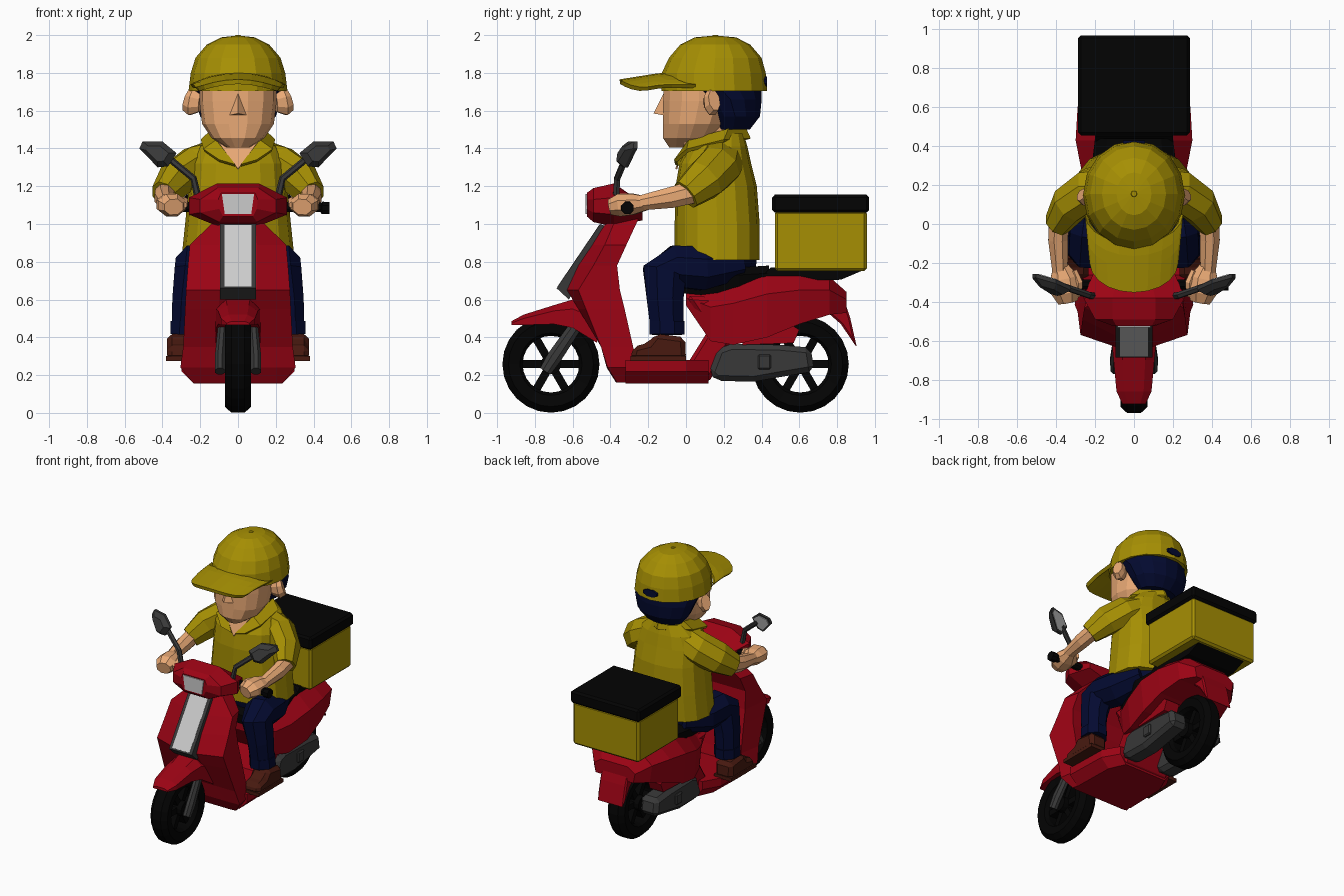
import bpy, bmesh
from math import sin, cos, pi, sqrt
from mathutils import Vector

COL = dict(red=(.33, .001, .007), yellow=(.38, .275, .001), skin=(.82, .40, .18), navy=(.001, .003, .03),
           black=(.001, .001, .001), dark=(.04, .04, .04), light=(.55, .55, .55), brown=(.065, .01, .005))
MAT = {}
for k, c in COL.items():
    MAT[k] = bpy.data.materials.new(k)
    MAT[k].diffuse_color = (*c, 1)


def make(name, verts, faces, mat, mirror=False, bevel=0, thick=0):
    me = bpy.data.meshes.new(name)
    me.from_pydata([tuple(v) for v in verts], [], faces)
    bm = bmesh.new()
    bm.from_mesh(me)
    bmesh.ops.recalc_face_normals(bm, faces=bm.faces)
    bm.to_mesh(me)
    bm.free()
    me.materials.append(MAT[mat])
    ob = bpy.data.objects.new(name, me)
    bpy.context.collection.objects.link(ob)
    if bevel:
        m = ob.modifiers.new("bevel", 'BEVEL')
        m.width, m.segments, m.limit_method = bevel, 1, 'ANGLE'
    if thick:
        m = ob.modifiers.new("thickness", 'SOLIDIFY')
        m.thickness, m.offset = thick, 0
    if mirror:
        ob.modifiers.new("mirror", 'MIRROR')
    return ob


def loft(name, rings, mat, closed=False, **kw):
    n, k = len(rings[0]), len(rings)
    faces = [(i * n + j, i * n + (j + 1) % n, (i + 1) % k * n + (j + 1) % n, (i + 1) % k * n + j)
             for i in range(k if closed else k - 1) for j in range(n)]
    if not closed:
        faces += [tuple(range(n)), tuple(range((k - 1) * n, k * n))]
    return make(name, [p for r in rings for p in r], faces, mat, **kw)


def extrude(name, yz, x0, x1, mat, **kw):
    return loft(name, [[(x, y, z) for y, z in yz] for x in (x0, x1)], mat, **kw)


def box(name, x, y0, y1, z0, z1, mat, **kw):
    return extrude(name, [(y0, z0), (y1, z0), (y1, z1), (y0, z1)], -x, x, mat, **kw)


def tube(name, path, mat, n=8, ref=(1, 0, 0), **kw):
    """Path points are (x, y, z, radius along ref, other radius)."""
    P = [Vector(p[:3]) for p in path]
    rings = []
    for i, p in enumerate(path):
        t = (P[min(i + 1, len(P) - 1)] - P[max(i - 1, 0)]).normalized()
        b = t.cross(Vector(ref)).normalized()
        a = b.cross(t)
        rings.append([P[i] + a * p[3] * cos(w) + b * p[-1] * sin(w)
                      for w in [2 * pi * (j + .5) / n for j in range(n)]])
    return loft(name, rings, mat, **kw)


def stack(name, levels, mat, n=16, e=1.0, **kw):
    """Horizontal rings (centre y, z, rx, ry), squarer for small e."""
    pw = lambda v: abs(v) ** e * (1 if v > 0 else -1)
    return loft(name, [[(rx * pw(cos(w)), cy + ry * pw(sin(w)), z) for w in [2 * pi * j / n for j in range(n)]]
                       for cy, z, rx, ry in levels], mat, **kw)


def hull(name, sections, mat, **kw):
    """Sections along y: (y, [(x, z) from top to bottom]), mirrored in x."""
    return loft(name, [[(x, y, z) for x, z in h] + [(-x, y, z) for x, z in reversed(h)]
                       for y, h in sections], mat, **kw)


# wheels
for name, cy in (("front_wheel", -.715), ("rear_wheel", .605)):
    prof = [(-.035, .257), (.035, .257), (.07, .225), (.06, .165), (.035, .15), (-.035, .15), (-.06, .165), (-.07, .225)]
    loft(name + "_tyre", [[(x, cy + r * cos(a), .258 + r * sin(a)) for x, r in prof]
                          for a in [2 * pi * i / 24 for i in range(24)]], 'black', closed=True)
    tube(name + "_hub", [(-.065, cy, .258, .055), (.065, cy, .258, .055)], 'black', 12, (0, 0, 1))
    for i in range(6):
        a = pi * i / 3
        tube(name + "_spoke", [(0, cy + r * cos(a), .258 + r * sin(a), .04, .03) for r in (.03, .165)], 'black', 4)

# front fork and fender
tube("fork", [(.095, -.745, .22, .028, .035), (.095, -.70, .29, .03, .042), (.08, -.57, .48, .025, .035)],
     'dark', mirror=True)
hull("front_fender", [(y, [(w * .55, a), (w, b), (w, c)]) for y, w, a, b, c in (
    (-.925, .06, .485, .475, .465), (-.86, .09, .52, .50, .465), (-.70, .105, .57, .54, .47),
    (-.60, .115, .60, .55, .45), (-.47, .12, .60, .5, .37))], 'red')

# leg shield, panel, floor
loft("leg_shield", [[(a, f, z), (b, m, z), (b * .9, k, z), (-b * .9, k, z), (-b, m, z), (-a, f, z)]
                    for z, a, f, b, m, k in (
    (1.03, .09, -.41, .11, -.37, -.25), (.89, .10, -.495, .255, -.43, -.315), (.78, .10, -.57, .265, -.49, -.365),
    (.65, .10, -.63, .275, -.57, -.35), (.55, .10, -.57, .28, -.53, -.325), (.35, .12, -.45, .29, -.45, -.28),
    (.24, .2, -.42, .305, -.415, -.25), (.16, .2, -.37, .24, -.365, -.22))], 'red')
extrude("panel_trim", [(-.455, 1.0), (-.685, .66), (-.62, .60), (-.40, .98)], -.095, .095, 'dark')
extrude("front_panel", [(-.46, .995), (-.68, .67), (-.66, .65), (-.44, .985)], -.072, .072, 'light')
hull("floor_board", [(y, [(w, .28), (w, .22), (w * .78, .155)]) for y, w in ((-.32, .30), (0, .29), (.12, .22))], 'red')

# rear body, tail
extrude("seat_pillar", [(.0, .62), (.12, .44), (.02, .28), (0, .155), (.12, .16), (.23, .36), (.4, .42), (.38, .6)],
        -.19, .19, 'red', bevel=.02)
hull("rear_body", [(y, [(w * .65, zt), (w, zm), (w * .92, zb)]) for y, w, zt, zm, zb in (
    (.0, .15, .64, .61, .57), (.13, .22, .655, .56, .38), (.25, .265, .69, .58, .36), (.43, .30, .73, .63, .40),
    (.60, .29, .735, .65, .47), (.76, .25, .72, .65, .52), (.85, .17, .64, .60, .53))], 'red')
extrude("side_lower_trim", [(.3, .36), (.57, .37), (.6, .44), (.5, .5), (.3, .5)], .1, .21, 'red', mirror=True)
extrude("tail_guard", [(.74, .54), (.83, .62), (.87, .5), (.905, .345), (.82, .47)], -.11, .11, 'red', bevel=.01)
hull("seat", [(y, [(w * .7, zt), (w, zt - .04), (w * .9, zb)]) for y, w, zt, zb in (
    (-.03, .1, .70, .635), (.08, .18, .74, .625), (.28, .22, .77, .65), (.44, .2, .78, .70))], 'black')
extrude("rack", [(.40, .72), (.45, .77), (.95, .76), (.82, .705), (.5, .70)], -.2, .2, 'black')

# engine covers
extrude("engine_cover", [(.12, .21), (.17, .34), (.24, .365), (.5, .36), (.66, .345), (.68, .22), (.5, .19), (.36, .165),
                         (.16, .17)], .08, .225, 'dark', bevel=.03, mirror=True)
extrude("engine_plate", [(.38, .23), (.38, .31), (.45, .31), (.45, .23)], .2, .24, 'dark', bevel=.008, mirror=True)

# delivery box
box("box", .275, .47, .957, .75, 1.07, 'yellow', bevel=.015)
box("box_lid", .287, .455, .97, 1.06, 1.155, 'black', bevel=.015)

# handlebar, headlight
hull("handlebar_cover", [
    (-.525, [(.09, 1.165), (.105, 1.13), (.10, 1.08), (.08, 1.04)]),
    (-.49, [(.11, 1.19), (.20, 1.13), (.20, 1.06), (.1, 1.01)]),
    (-.38, [(.11, 1.215), (.26, 1.14), (.26, 1.05), (.1, .985)]),
    (-.23, [(.07, 1.11), (.2, 1.1), (.2, 1.06), (.06, 1.02)])], 'red')
loft("headlight", [[(.085, y, 1.158), (.07, y, 1.052), (-.07, y, 1.052), (-.085, y, 1.158)]
                   for y in (-.532, -.48)], 'light')
tube("grip", [(.22, -.31, 1.09, .028), (.40, -.31, 1.09, .028)], 'black', 8, (0, 0, 1), mirror=True)
tube("throttle_end", [(.38, -.31, 1.09, .028), (.44, -.31, 1.088, .028), (.445, -.31, 1.085, .036),
                      (.485, -.31, 1.085, .034)], 'black', 8, (0, 0, 1))

# mirrors
tube("mirror_stem", [(.21, -.37, 1.13, .02), (.235, -.365, 1.24, .018), (.38, -.315, 1.36, .018)], 'dark', 6,
     (0, 1, 0), mirror=True)
shape = [(.325, 1.375), (.37, 1.305), (.425, 1.30), (.523, 1.40), (.505, 1.437), (.40, 1.437)]
plate = lambda s, d: [(.43 + (x - .43) * s, -.305 + (x - .43) * .29 * s + d + (z - 1.375) * .2, 1.375 + (z - 1.375) * s)
                      for x, z in shape]
loft("mirror_head", [plate(.6, -.04), plate(1, -.005), plate(1, .015)], 'dark', mirror=True)
loft("mirror_glass", [plate(.8, .01), plate(.8, .019)], 'light', mirror=True)

# legs and shoes
stack("hips", [(.2, .70, .2, .16), (.19, .85, .26, .19)], 'navy', 12)
tube("leg", [(.12, .27, .79, .12, .09), (.2, .08, .765, .125, .125), (.225, -.06, .775, .115, .12),
             (.24, -.115, .74, .105, .125), (.265, -.11, .6, .09, .105), (.275, -.10, .43, .082, .092)],
     'navy', 8, mirror=True)
tube("trouser_cuff", [(.273, -.10, .485, .09, .1), (.275, -.10, .415, .09, .1)], 'navy', 8, mirror=True)
extrude("shoe", [(0, .28), (-.005, .40), (-.16, .42), (-.2, .37), (-.28, .35), (-.295, .28)], .235, .375, 'brown',
        bevel=.025, mirror=True)
extrude("shoe_sole", [(.0, .275), (.0, .30), (-.295, .30), (-.295, .275)], .235, .38, 'brown', mirror=True)

# shirt
stack("shirt", [(.165, .81, .30, .225), (.165, 1.0, .28, .225), (.16, 1.2, .26, .215), (.155, 1.32, .25, .19),
                (.17, 1.41, .21, .155), (.185, 1.48, .13, .12)], 'yellow', 16, .8)
tube("sleeve", [(.13, .2, 1.35, .09, .12), (.23, .18, 1.31, .10, .12), (.33, .10, 1.235, .10, .115),
                (.395, .0, 1.155, .07, .085)], 'yellow', 8, mirror=True)
cin = [(0, .31, 1.505), (.13, .22, 1.50), (.11, .02, 1.44), (.015, -.05, 1.31)]
cout = [(0, .335, 1.45), (.19, .2, 1.44), (.18, .01, 1.39), (.10, -.055, 1.335)]
make("collar", cin + cout, [(i, i + 1, i + 5, i + 4) for i in range(3)], 'yellow', mirror=True, thick=.02)
make("open_neck", [(0, -.052, 1.29), (.11, -.0, 1.44), (-.11, -.0, 1.44)], [(0, 1, 2)], 'skin', thick=.01)

# arms and hands
tube("forearm", [(.385, .04, 1.17, .055, .065), (.39, -.08, 1.14, .055, .06), (.38, -.25, 1.11, .042, .042)],
     'skin', 8, mirror=True)
tube("hand", [(.38, -.21, 1.11, .04, .04), (.36, -.28, 1.105, .08, .06), (.35, -.35, 1.10, .08, .065),
              (.34, -.40, 1.09, .055, .045)], 'skin', 8, mirror=True)
tube("thumb", [(.31, -.24, 1.12, .02), (.285, -.30, 1.12, .025), (.285, -.37, 1.10, .018)], 'skin', 6, mirror=True)

# head
stack("neck", [(.17, 1.36, .11, .11), (.14, 1.55, .11, .12)], 'skin', 10)
stack("head", [(-.02, 1.405, .06, .07), (.02, 1.455, .14, .145), (.045, 1.53, .19, .17), (.07, 1.65, .205, .195),
               (.07, 1.76, .205, .19)], 'skin', 14, .9)
make("nose", [(-.05, -.115, 1.575), (.05, -.115, 1.575), (0, -.12, 1.69), (0, -.172, 1.585)],
     [(0, 1, 2), (0, 1, 3), (1, 2, 3), (0, 2, 3)], 'skin')
tube("ear", [(.20, .12, 1.64, .05, .03), (.245, .135, 1.645, .075, .045), (.272, .15, 1.655, .06, .035)], 'skin', 8,
     (0, 0, 1), mirror=True)
stack("hair", [(.25, 1.50, .14, .09), (.26, 1.57, .2, .135), (.235, 1.66, .23, .17), (.18, 1.72, .242, .225)],
      'navy', 14)

# cap
stack("cap", [(.15, 1.705, .262, .28), (.147, 1.80, .25, .275), (.155, 1.88, .225, .245), (.155, 1.95, .165, .185),
              (.155, 1.988, .09, .11), (.155, 1.996, .02, .02)], 'yellow', 16)
stack("cap_button", [(.155, 1.985, .022, .022), (.155, 2.0, .014, .014)], 'yellow', 8)
tube("cap_back_opening", [(0, .38, 1.755, .06, .028), (0, .43, 1.755, .06, .028)], 'navy', 8)
rows, cols = 4, 10
bv = []
for i in range(rows + 1):
    for j in range(cols + 1):
        u = sin(pi / 2 * (2 * j / cols - 1))
        c, s = sqrt(max(0, 1 - u * u)), i / rows
        y = (.05 - .15 * c) * (1 - s) + (-.2 - .15 * c) * s
        bv.append((u * (.245 - .025 * s), y, 1.79 - .06 * u * u + min(0, (y + .12) * .16)))
w = cols + 1
make("cap_brim", bv, [(i * w + j, i * w + j + 1, (i + 1) * w + j + 1, (i + 1) * w + j)
                      for i in range(rows) for j in range(cols)], 'yellow', thick=.025)
